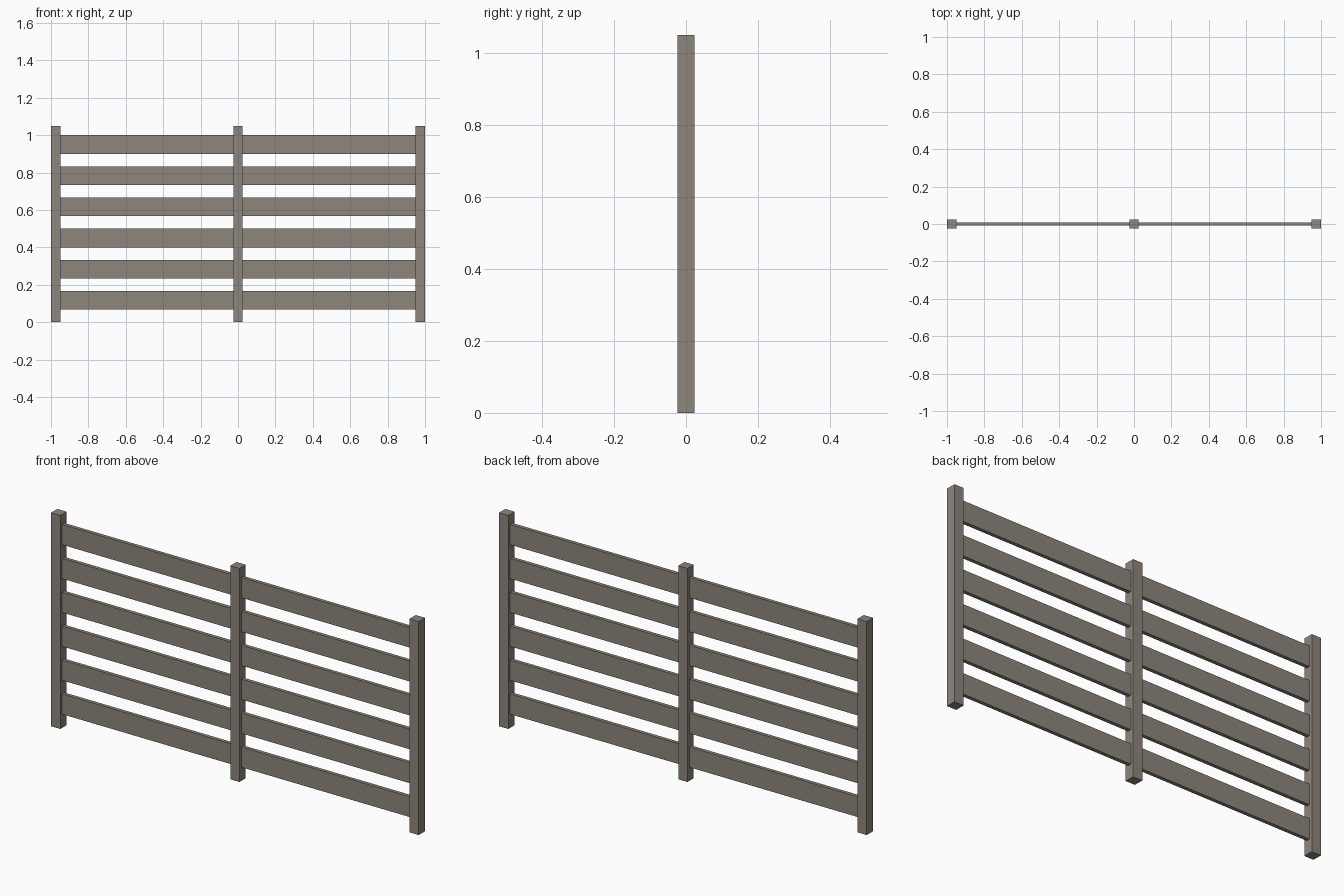
import bpy

cube = bpy.data.objects.get("Cube")
if cube:
    bpy.data.objects.remove(cube, do_unlink=True)

# Weathered wood colour
wood = bpy.data.materials.new("weathered_grey_wood")
wood.use_nodes = True
colour = (0.27, 0.24, 0.2, 1)
wood.diffuse_color = colour
wood.node_tree.nodes["Principled BSDF"].inputs["Base Color"].default_value = colour

POST = 0.05
POST_HEIGHT = 1.05
BOARD_HEIGHT = 0.1
BOARD_DEPTH = 0.018
BOARDS = 6
POST_X = 1 - POST / 2


def box(name, size, centre):
    bpy.ops.mesh.primitive_cube_add(size=1, location=centre)
    obj = bpy.context.object
    obj.name = name
    obj.scale = size
    bpy.ops.object.transform_apply(location=False, rotation=False, scale=True)
    obj.data.materials.append(wood)


# Upright posts
for side, x in (("right", -POST_X), ("middle", 0), ("left", POST_X)):
    box(side + "_post", (POST, POST * 0.97, POST_HEIGHT), (x, 0, POST_HEIGHT / 2))

# Horizontal boards filling the bay on each side of the middle post
for side, sign in (("right", -1), ("left", 1)):
    for i in range(BOARDS):
        z = 1 - BOARD_HEIGHT / 2 - i / BOARDS
        box(f"{side}_board_{i + 1}", (POST_X - POST, BOARD_DEPTH, BOARD_HEIGHT),
            (sign * POST_X / 2, 0, z))
